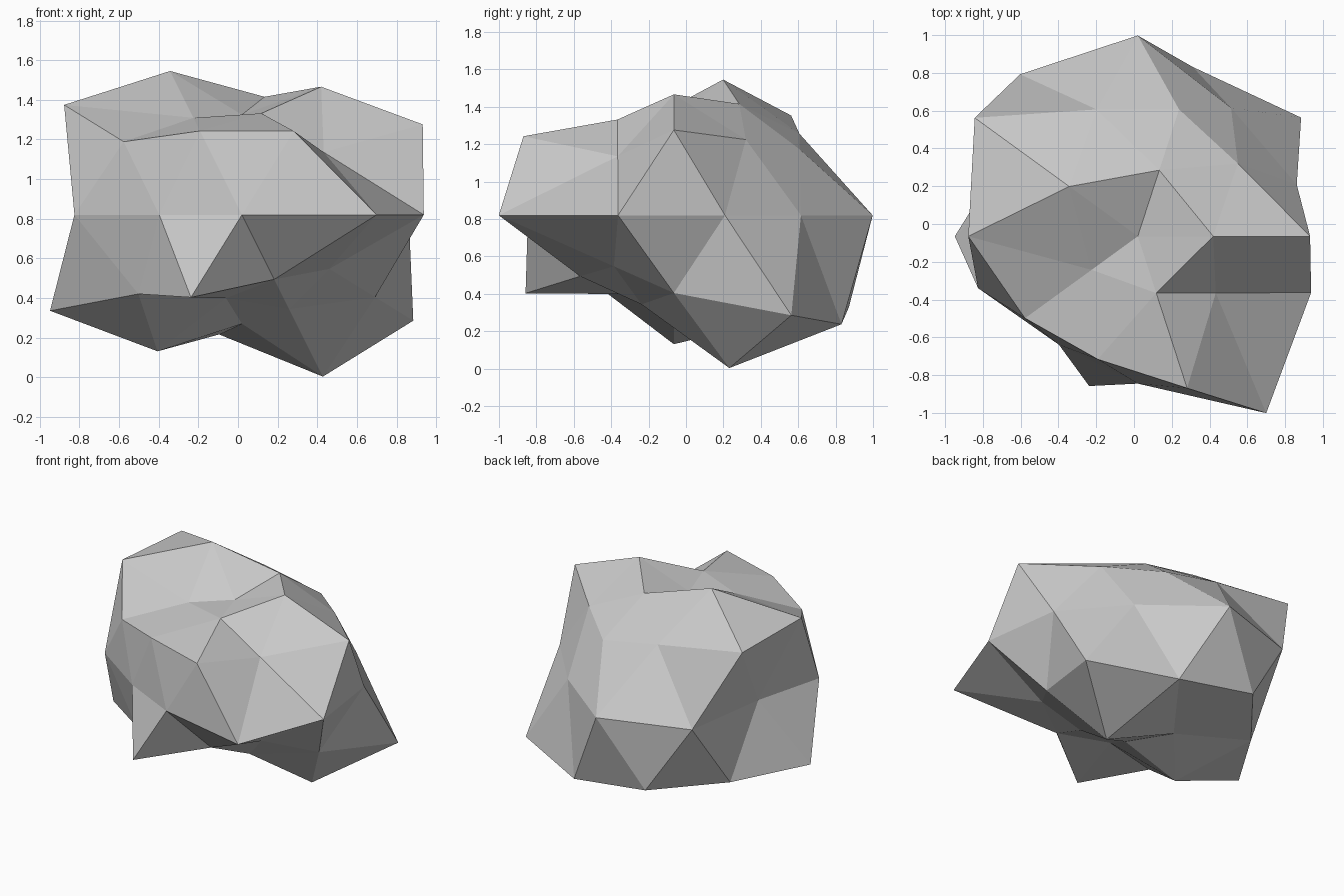
import bpy
import bmesh
import math
from mathutils import Vector

default_cube = bpy.data.objects.get("Cube")
if default_cube:
    bpy.data.objects.remove(default_cube, do_unlink=True)

CENTRE = Vector((0.02, -0.065, 0.82))

# Rings of a subdivided icosahedron: height on the unit sphere,
# azimuth of the first point in degrees, distance of each point from the centre
RINGS = [
    (1.0, 0, [0.505]),
    (0.851, 0, [0.76, 0.7, 0.853, 0.575, 0.602]),
    (0.526, 36, [0.77, 0.83, 1.055, 0.805, 0.6]),
    (0.447, 0, [1.02, 0.79, 1.193, 0.825, 0.945]),
    (0.0, 18, [0.885, 0.84, 1.063, 1.06, 0.75, 0.889, 0.71, 0.78, 1.157, 0.965]),
    (-0.447, 36, [1.195, 1.1, 1.083, 0.932, 0.61]),
    (-0.526, 0, [0.79, 1.108, 0.968, 0.76, 0.62]),
    (-0.851, 36, [0.96, 0.71, 0.81, 0.495, 0.56]),
    (-1.0, 0, [0.55]),
]


def rock_radius(direction):
    """Distance from the centre to the surface along one sphere direction."""
    height, start, radii = min(RINGS, key=lambda ring: abs(ring[0] - direction.z))
    azimuth = math.degrees(math.atan2(direction.y, direction.x))
    index = round((azimuth - start) * len(radii) / 360) % len(radii)
    return radii[index]


def make_material(name, colour):
    material = bpy.data.materials.new(name)
    material.use_nodes = True
    material.diffuse_color = colour
    shader = next(n for n in material.node_tree.nodes if n.type == "BSDF_PRINCIPLED")
    shader.inputs["Base Color"].default_value = colour
    shader.inputs["Roughness"].default_value = 0.9
    return material


# Rock: a faceted sphere with every point pushed in or out along its direction
bm = bmesh.new()
bmesh.ops.create_icosphere(bm, subdivisions=2, radius=1.0)
for vert in bm.verts:
    direction = vert.co.normalized()
    vert.co = CENTRE + direction * rock_radius(direction)
bmesh.ops.recalc_face_normals(bm, faces=bm.faces)

mesh = bpy.data.meshes.new("rock")
bm.to_mesh(mesh)
bm.free()
mesh.shade_flat()
mesh.materials.append(make_material("stone grey", (0.6, 0.6, 0.6, 1.0)))

rock = bpy.data.objects.new("rock", mesh)
bpy.context.collection.objects.link(rock)
